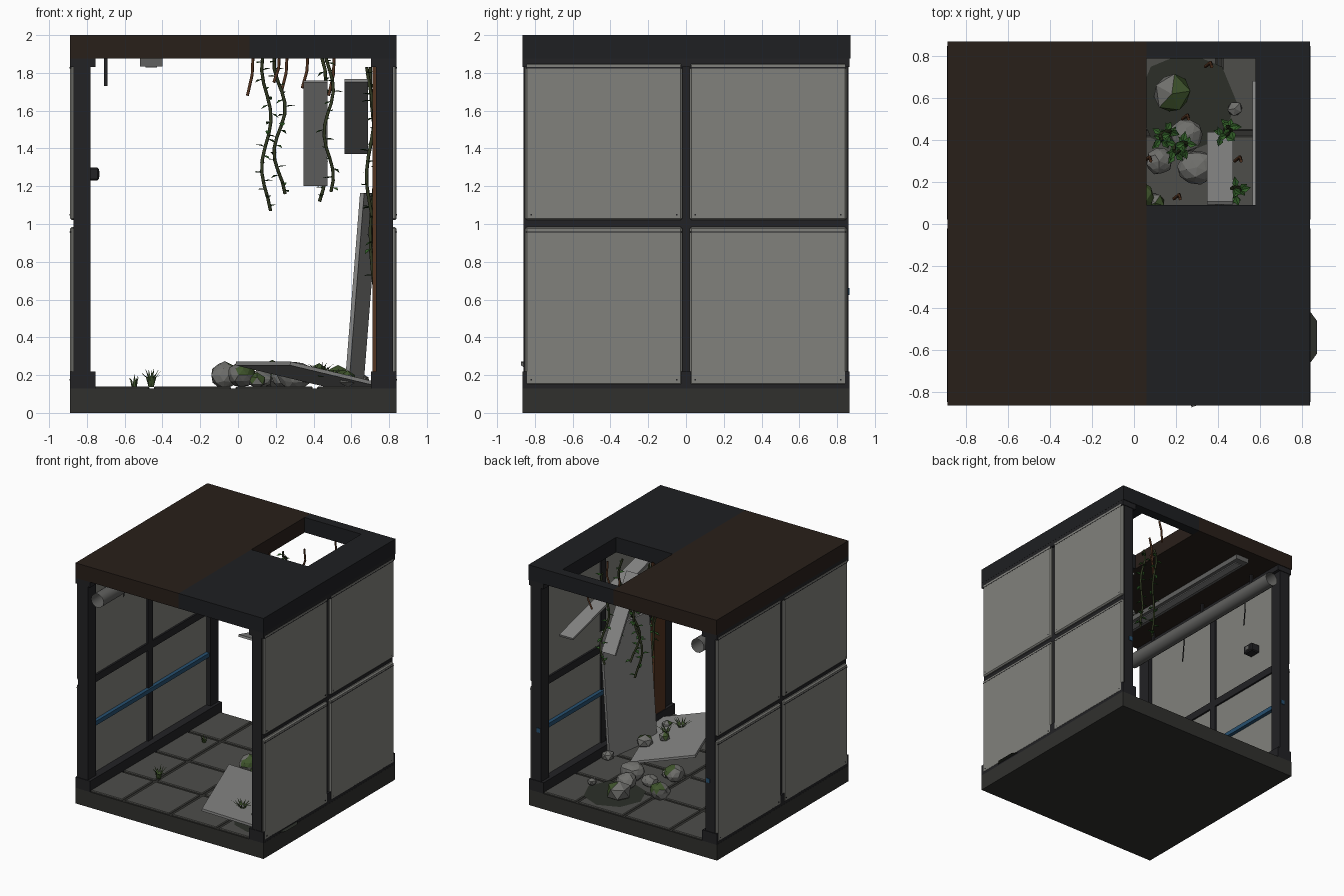
import bpy, bmesh, math, random
from mathutils import Vector, Euler, Matrix

if "Cube" in bpy.data.objects:
    bpy.data.objects.remove(bpy.data.objects["Cube"])

random.seed(4)
CX = -0.025   # centre line of the room body


def mat(name, r, g, b):
    m = bpy.data.materials.new(name)
    m.diffuse_color = (r, g, b, 1)
    m.use_nodes = True
    m.node_tree.nodes["Principled BSDF"].inputs["Base Color"].default_value = m.diffuse_color
    return m


FRAME = mat("dark_frame", .016, .016, .018)
PANEL = mat("wall_grey", .22, .22, .20)
SLAB = mat("slab_dark", .03, .03, .027)
TILE = mat("tile_grey", .075, .075, .068)
ROOF = mat("roof_dark", .013, .014, .016)
RUST = mat("roof_rust", .022, .014, .010)
BROWN = mat("rust_brown", .09, .035, .015)
ROCK = mat("rock_grey", .16, .16, .15)
MOSS = mat("moss", .05, .09, .025)
STAIN = mat("stain", .025, .028, .022)
LEAF = mat("leaf", .03, .11, .02)
STEM = mat("stem", .03, .04, .015)
BLUE = mat("blue_stripe", .02, .08, .16)
YELLOW = mat("yellow_plate", .25, .17, .03)
METAL = mat("pipe_metal", .12, .12, .115)
PLATE = mat("plate_grey", .24, .24, .235)


def finish(name, bm, *mats):
    me = bpy.data.meshes.new(name)
    bm.to_mesh(me)
    bm.free()
    ob = bpy.data.objects.new(name, me)
    bpy.context.collection.objects.link(ob)
    for m in mats:
        me.materials.append(m)
    return ob


def slab(name, c, size, m, rot=(0, 0, 0), bevel=0):
    bm = bmesh.new()
    bmesh.ops.create_cube(bm, size=1, matrix=Matrix.Diagonal((*size, 1)))
    ob = finish(name, bm, m)
    ob.location, ob.rotation_euler = c, rot
    if bevel:
        b = ob.modifiers.new("bevel", 'BEVEL')
        b.width, b.segments = bevel, 1
    return ob


def box(name, x, y, z, m, bevel=0):
    pairs = [sorted(p) for p in (x, y, z)]
    return slab(name, [(a + b) / 2 for a, b in pairs], [b - a for a, b in pairs], m, bevel=bevel)


def tube(name, pts, r, m, sides=2):
    cu = bpy.data.curves.new(name, 'CURVE')
    cu.dimensions, cu.bevel_depth, cu.bevel_resolution = '3D', r, sides
    sp = cu.splines.new('POLY')
    sp.points.add(len(pts) - 1)
    for p, q in zip(sp.points, pts):
        p.co = (*q, 1)
    cu.materials.append(m)
    ob = bpy.data.objects.new(name, cu)
    bpy.context.collection.objects.link(ob)
    return ob


# Floor slab and tiles
box("floor_slab", (-.89, .84), (-.865, .865), (0, .13), SLAB)
step = 1.73 / 4
for i in range(4):
    for j in range(4):
        x, y = -.89 + i * step, -.865 + j * step
        box("floor_tile", (x + .012, x + step - .012), (y + .012, y + step - .012),
            (.12, .14), TILE, .006)

# Roof in four pieces around the opening
box("roof_left", (-.89, .06), (-.865, .87), (1.875, 2), RUST)
box("roof_front", (.06, .84), (-.865, .09), (1.875, 2), ROOF)
box("roof_back", (.06, .84), (.79, .87), (1.875, 2), ROOF)
box("roof_right", (.58, .84), (.09, .79), (1.875, 2), ROOF)

# Side walls: posts, rails, panels, rivets and stripe
for s, side in ((-1, "left"), (1, "right")):
    def X(a, b):
        return (CX + s * a, CX + s * b)
    for e in (-1, 1):
        box(side + "_corner_post", X(.755, .845), (e * .755, e * .86), (.13, 1.88), FRAME)
    box(side + "_mid_post", X(.78, .845), (-.03, .03), (.13, 1.88), FRAME)
    box(side + "_mid_rail", X(.78, .845), (-.8, .8), (.975, 1.035), FRAME)
    box(side + "_base_rail", X(.73, .864), (-.865, .865), (.13, .22), FRAME)
    box(side + "_top_rail", X(.73, .864), (-.865, .865), (1.83, 1.88), FRAME)
    for e in (-1, 1):
        for z0, z1 in ((.145, .985), (1.02, 1.855)):
            box(side + "_panel", X(.795, .865), (e * .018, e * .852), (z0, z1), PANEL, .01)
            seam = z1 - .028
            box(side + "_panel_seam", X(.86, .866), (e * .022, e * .848),
                (seam - .003, seam + .003), FRAME)
            for y in (.05, .82):
                box(side + "_rivet", X(.86, .867), (e * y - .004, e * y + .004),
                    (z0 + .026, z0 + .034), FRAME)
    box(side + "_stripe", X(.765, .797), (-.84, .865), (.625, .66), BLUE)
box("yellow_plate", (.74, .772), (-.85, -.1), (.42, .62), YELLOW)
box("rust_strip", (.712, .74), (-.75, -.6), (.2, 1.84), BROWN)

# Ceiling pipe (open ended), hangers and light
bm = bmesh.new()
bmesh.ops.create_cone(bm, cap_ends=False, segments=16, radius1=.057, radius2=.057, depth=1.7,
                      matrix=Matrix.Translation((-.70, 0, 1.73)) @ Matrix.Rotation(math.pi / 2, 4, 'X'))
for f in bm.faces:
    f.smooth = True
finish("ceiling_pipe", bm, METAL)
for y in (-.6, 0, .6):
    box("pipe_hanger", (-.71, -.69), (y - .01, y + .01), (1.73, 1.875), FRAME)
box("light_housing", (-.52, -.40), (-.65, .78), (1.835, 1.88), METAL)
box("light_diffuser", (-.49, -.43), (-.6, .73), (1.828, 1.84), PLATE)

# Switch box and loose wires on the left wall
box("switch_box", (-.82, -.737), (.46, .56), (1.23, 1.30), FRAME, .008)
box("switch_button", (-.74, -.732), (.49, .53), (1.25, 1.28), METAL)
for y in (-.35, .4):
    tube("loose_wire", [(-.8, y, 1.85), (-.79, y + .02, 1.7), (-.8, y - .01, 1.55)], .004, FRAME, 0)


# Fallen plates
def plank(name, p, q, width, m):
    p, q = Vector(p), Vector(q)
    d = q - p
    return slab(name, (p + q) / 2, (width, d.length, .018), m, (math.atan2(d.z, d.y), 0, 0))


plank("hanging_strip_long", (.627, -.8, 1.76), (.627, .68, 1.38), .125, PLATE)
plank("hanging_strip_short", (.41, .10, 1.755), (.41, .43, 1.205), .125, PLATE)
slab("leaning_panel", (.655, -.18, .65), (.022, .52, 1.03), PLATE, (0, .08, -.15))
slab("fallen_slab", (.37, -.40, .205), (.52, .82, .02), PLATE, (0, .22, .36))


# Flat patches on the floor
def patch(name, x, y, r, n, m, z):
    bm = bmesh.new()
    bmesh.ops.create_circle(bm, cap_ends=True, segments=n, radius=r)
    ob = finish(name, bm, m)
    ob.location, ob.rotation_euler = (x, y, z), (0, 0, -math.pi / 2)
    return ob


patch("moss_patch", .635, -.54, .25, 10, STAIN, .143).rotation_euler[2] = 0
patch("dark_patch", .25, .58, .24, 8, STAIN, .142)


# Rubble with mossy tops
def rock(x, y, z, r, mossy):
    bm = bmesh.new()
    bmesh.ops.create_icosphere(bm, subdivisions=1 if r < .06 else random.choice((1, 2)), radius=r)
    k = Vector((random.uniform(.9, 1.1), random.uniform(.9, 1.1), .85))
    for v in bm.verts:
        v.co = v.co * k * random.uniform(.9, 1.08)
    bm.normal_update()
    turn = random.uniform(0, 6)
    for f in bm.faces:
        side = f.normal.x * math.cos(turn) + f.normal.y * math.sin(turn)
        f.material_index = int(mossy and f.normal.z > .1 and side > -.1)
    ob = finish("rubble_rock", bm, ROCK, MOSS)
    ob.location, ob.rotation_euler = (x, y, z), (0, 0, random.uniform(0, 6))


for r in ((.18, .62, .20, .10, 1), (.30, .27, .20, .09, 0), (-.07, .44, .20, .085, 1),
          (.02, .12, .20, .08, 1), (.25, .42, .19, .08, 0), (.12, .30, .18, .06, 0),
          (.53, -.22, .20, .065, 1), (.43, -.33, .22, .05, 1), (.58, -.58, .18, .05, 1),
          (.65, .10, .17, .05, 0), (.48, .55, .17, .04, 0), (.10, .10, .17, .05, 1)):
    rock(*r)


# Leaves: one folded diamond each
def add_leaf(bm, base, direction, size):
    d = direction.normalized()
    side = d.cross(Vector((0, 0, 1)))
    side = side.normalized() if side.length > .01 else Vector((1, 0, 0))
    up = side.cross(d)
    mid = base + d * size * .45
    v = [bm.verts.new(p) for p in (base, mid + side * size * .3 + up * size * .12,
                                   base + d * size, mid - side * size * .3 + up * size * .12)]
    bm.faces.new((v[0], v[1], v[2]))
    bm.faces.new((v[0], v[2], v[3]))


def vine(x, y, z0, z1, leaves, wob, size=.055):
    n, ph = 12, random.uniform(0, 6)
    pts = [Vector((x + wob * math.sin(ph + i * .8), y + wob * math.cos(ph + i * .6),
                   z0 + (z1 - z0) * i / n)) for i in range(n + 1)]
    tube("vine_stem", pts, .009, STEM, 1)
    bm = bmesh.new()
    for i in range(leaves):
        t = (i + .5) / leaves * n
        p = pts[int(t)].lerp(pts[int(t) + 1], t % 1)
        a = i * 2.4 + ph
        add_leaf(bm, p, Vector((math.cos(a), math.sin(a), random.uniform(-.6, .3))), size)
    finish("vine_leaves", bm, LEAF)


vine(.15, .42, 1.88, 1.07, 18, .025)
vine(.22, .36, 1.88, 1.16, 18, .03)
vine(.44, .44, 1.88, 1.12, 16, .025)
vine(.48, .15, 1.88, 1.17, 14, .025)
vine(.70, -.62, 1.83, .88, 16, .02)
vine(.715, -.56, 1.83, .55, 18, .015)

# Bare roots around the opening
for x, y, z in ((.06, .3, 1.68), (.20, .12, 1.75), (.35, .75, 1.72), (.49, .3, 1.68), (.24, .5, 1.70)):
    tube("hanging_root", [(x + .02, y, 1.9), (x + .015, y + .02, (1.9 + z) / 2), (x - .01, y, z)],
         .008, BROWN, 1)


# Grass tufts and small ferns
def tuft(x, y, z, n, h, spread):
    bm = bmesh.new()
    for i in range(n):
        a = i * 2.4
        out = Vector((math.cos(a), math.sin(a), 0))
        side = Vector((-out.y, out.x, 0)) * .008
        b = Vector((x, y, z)) + out * .012
        tip = b + out * spread * random.uniform(.6, 1) + Vector((0, 0, h * random.uniform(.6, 1)))
        mid = b + out * spread * .25 + Vector((0, 0, h * .5))
        v = [bm.verts.new(p) for p in (b - side, b + side, mid + side * .7, mid - side * .7, tip)]
        bm.faces.new(v[:4])
        bm.faces.new((v[3], v[2], v[4]))
    finish("grass_tuft", bm, MOSS)


tuft(-.46, -.385, .138, 12, .10, .06)
tuft(-.55, .34, .138, 6, .07, .03)
tuft(.44, -.57, .19, 14, .08, .09)
tuft(.50, -.45, .18, 9, .07, .07)
